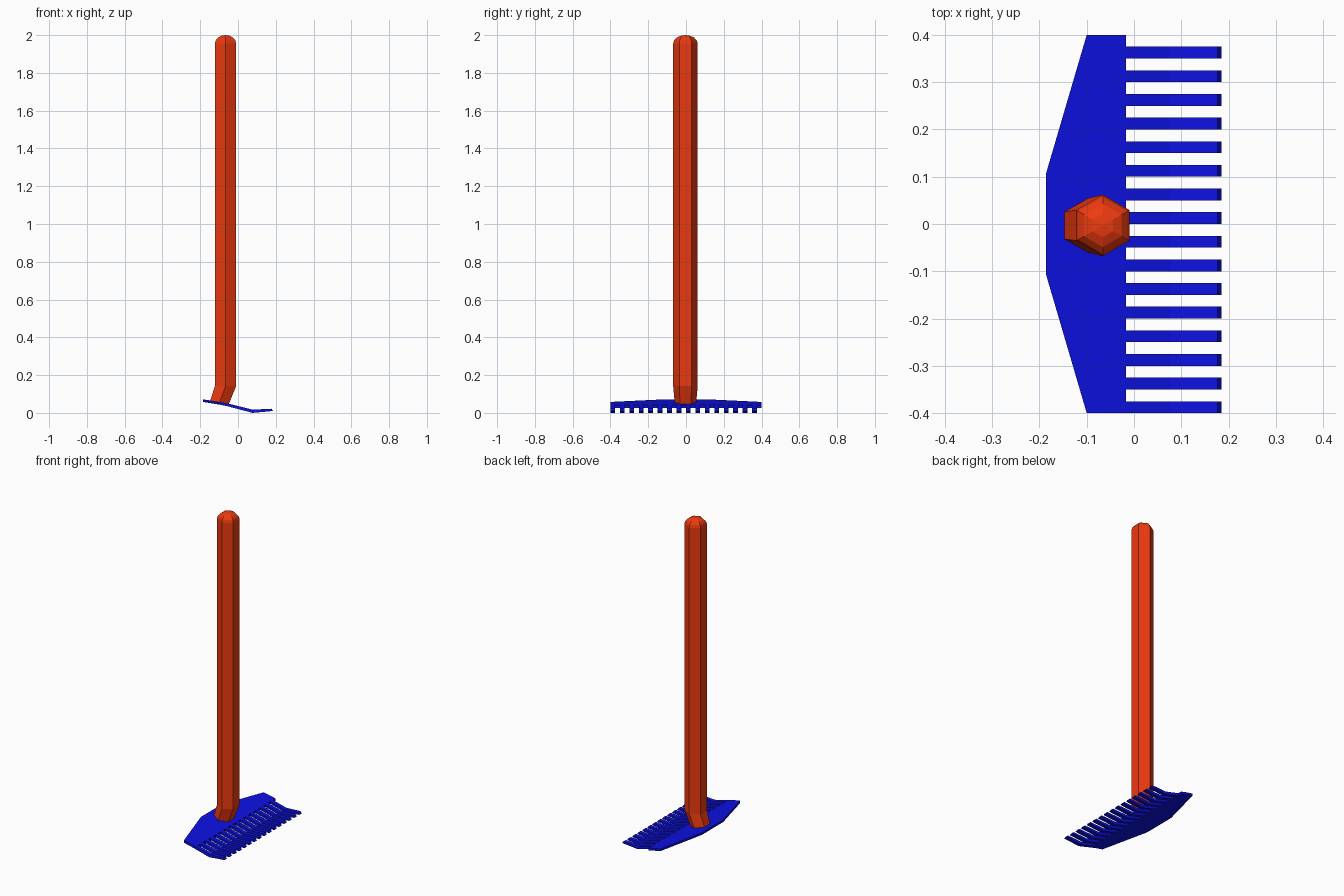
import bpy, bmesh
from math import cos, sin, pi

if "Cube" in bpy.data.objects:
    bpy.data.objects.remove(bpy.data.objects["Cube"])


def finish(bm, name, color):
    bmesh.ops.recalc_face_normals(bm, faces=bm.faces)
    me = bpy.data.meshes.new(name)
    bm.to_mesh(me)
    bm.free()
    ob = bpy.data.objects.new(name, me)
    bpy.context.collection.objects.link(ob)
    mat = bpy.data.materials.new(name + "_paint")
    mat.diffuse_color = (*color, 1)
    mat.use_nodes = True
    mat.node_tree.nodes["Principled BSDF"].inputs["Base Color"].default_value = mat.diffuse_color
    me.materials.append(mat)
    return ob


def bridge(bm, a, b):
    n = len(a)
    for i in range(n):
        bm.faces.new((a[i], a[(i + 1) % n], b[(i + 1) % n], b[i]))


def slab(bm, stations, yc=0.0):
    """Loft rectangular sections: x top, x bottom, z top, z bottom, half width."""
    rings = []
    for xt, xb, zt, zb, w in stations:
        pts = ((xb, yc - w, zb), (xb, yc + w, zb), (xt, yc + w, zt), (xt, yc - w, zt))
        rings.append([bm.verts.new(p) for p in pts])
    for a, b in zip(rings, rings[1:]):
        bridge(bm, a, b)
    bm.faces.new(rings[0])
    bm.faces.new(rings[-1])


BLUE = (0.004, 0.0056, 0.76)
ORANGE = (0.84, 0.042, 0.005)

# Rake head: tapered plate
bm = bmesh.new()
slab(bm, [(-0.186, -0.186, 0.072, 0.058, 0.107),
          (-0.100, -0.100, 0.058, 0.044, 0.400),
          (-0.060, -0.060, 0.051, 0.036, 0.400),
          (-0.017, -0.017, 0.041, 0.025, 0.400)])
finish(bm, "rake_plate", BLUE)

# Row of bent tines
bm = bmesh.new()
for i in range(16):
    slab(bm, [(-0.017, -0.017, 0.041, 0.025, 0.0125),
              (0.077, 0.077, 0.017, 0.0, 0.0125),
              (0.177, 0.185, 0.022, 0.010, 0.0125)], -0.3875 + 0.05 * i)
finish(bm, "rake_tines", BLUE)

# Hexagonal handle: slanted foot, straight shaft, rounded cap
bm = bmesh.new()
sections = [(-0.098, 0.055, 0.057, -0.17), (-0.066, 0.142, 0.065, 0)]
for k in range(4):
    t = k * pi / 8
    sections.append((-0.066, 1.955 + 0.045 * sin(t), 0.065 * cos(t), 0))
rings = []
for x, z, r, tilt in sections:
    ring = []
    for i in range(6):
        a = pi / 6 + i * pi / 3
        ring.append(bm.verts.new((x + r * cos(a), -0.003 + r * sin(a), z + tilt * r * cos(a))))
    rings.append(ring)
for a, b in zip(rings, rings[1:]):
    bridge(bm, a, b)
bm.faces.new(rings[0])
tip = bm.verts.new((-0.066, -0.003, 2.0))
for i in range(6):
    bm.faces.new((rings[-1][i], rings[-1][(i + 1) % 6], tip))
finish(bm, "handle", ORANGE)
